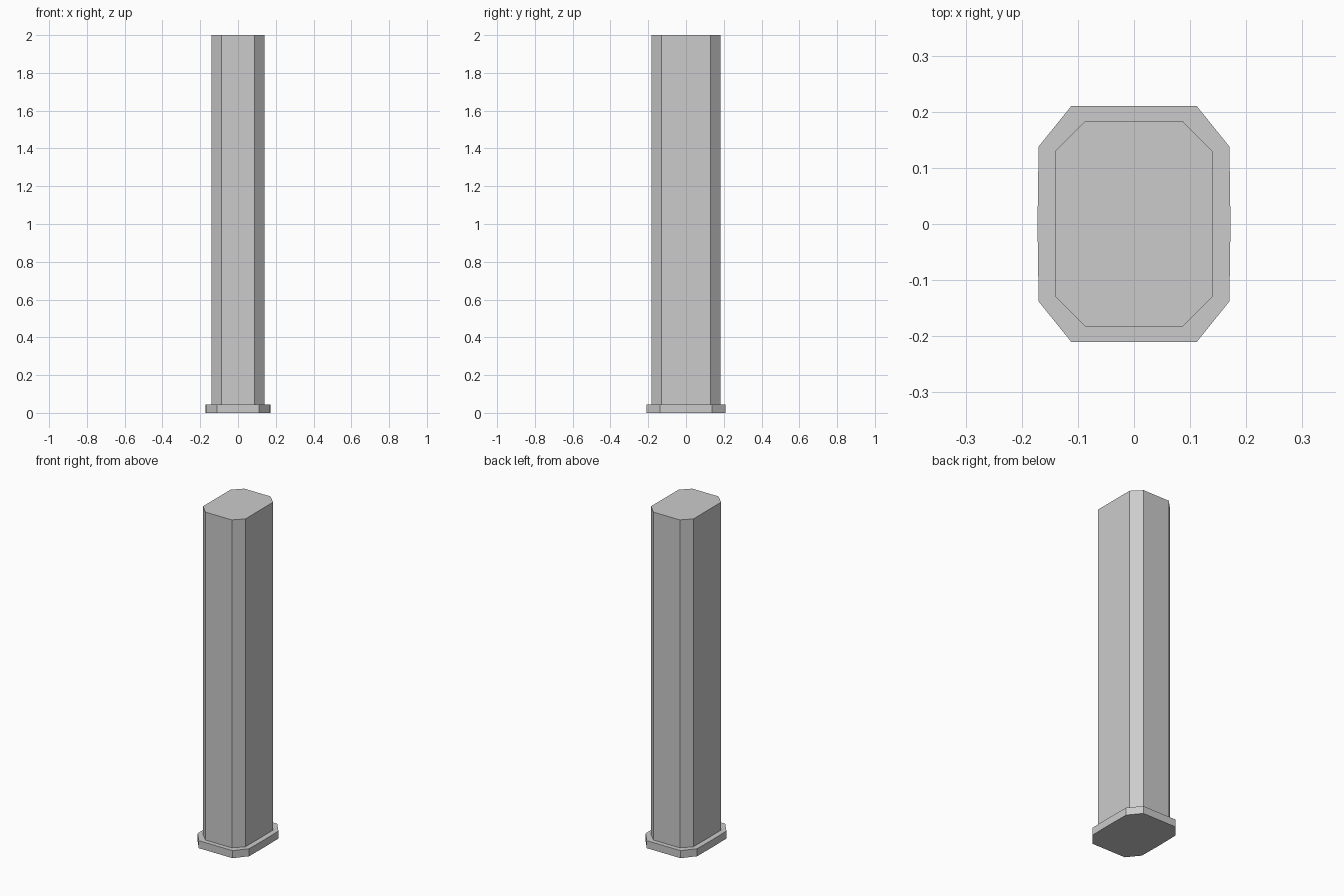
import bpy
import bmesh

cube = bpy.data.objects.get("Cube")
if cube:
    bpy.data.objects.remove(cube, do_unlink=True)

# Single stone colour
stone = bpy.data.materials.new("grey_stone")
stone.use_nodes = True
colour = (0.6, 0.6, 0.6, 1)
stone.diffuse_color = colour
stone.node_tree.nodes["Principled BSDF"].inputs["Base Color"].default_value = colour


def prism(name, quarter, z0, z1):
    """Extrude an outline mirrored from its +x +y quarter, listed anticlockwise."""
    half = quarter + [(-x, y) for x, y in reversed(quarter)]
    outline = half + [(-x, -y) for x, y in half]
    outline = list(dict.fromkeys(outline))
    bm = bmesh.new()
    bottom = bm.faces.new([bm.verts.new((x, y, z0)) for x, y in outline])
    top = bmesh.ops.extrude_face_region(bm, geom=[bottom], use_keep_orig=True)["geom"]
    verts = [v for v in top if isinstance(v, bmesh.types.BMVert)]
    bmesh.ops.translate(bm, verts=verts, vec=(0, 0, z1 - z0))
    bmesh.ops.recalc_face_normals(bm, faces=bm.faces)
    mesh = bpy.data.meshes.new(name)
    bm.to_mesh(mesh)
    bm.free()
    mesh.materials.append(stone)
    obj = bpy.data.objects.new(name, mesh)
    bpy.context.collection.objects.link(obj)
    return obj


# Low plinth with chamfered corners and barely bowed sides
PLINTH_TOP = 0.045
prism("plinth", [(0.172, 0.0), (0.17, 0.138), (0.112, 0.21)], 0, PLINTH_TOP)

# Tall chamfered shaft
prism("shaft", [(0.14, 0.13), (0.087, 0.183)], PLINTH_TOP, 2)
